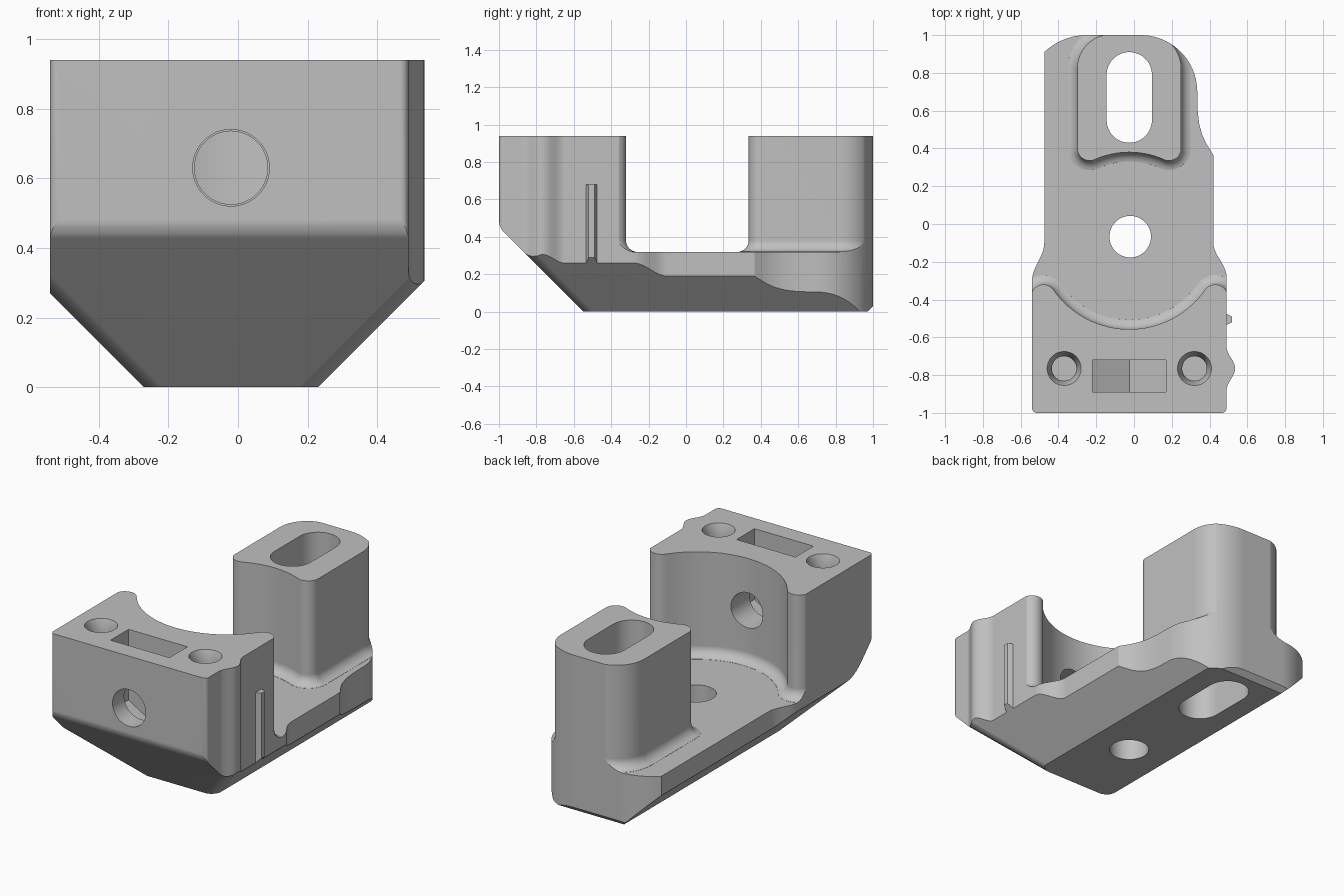
import bpy, bmesh
from math import sin, cos, radians, pi, hypot, atan2, degrees
from mathutils import Vector

cube = bpy.data.objects.get("Cube")
if cube:
    bpy.data.objects.remove(cube, do_unlink=True)

MID = -0.025      # symmetry line of the pockets and holes
TOP = 0.94
FLOOR = 0.32
FILLET = 0.06
HUB = (MID, -0.067)


# ---------- helpers ----------
def add_object(name, bm):
    bmesh.ops.recalc_face_normals(bm, faces=bm.faces)
    mesh = bpy.data.meshes.new(name)
    bm.to_mesh(mesh)
    bm.free()
    ob = bpy.data.objects.new(name, mesh)
    bpy.context.collection.objects.link(ob)
    return ob


def loft(name, rings):
    bm = bmesh.new()
    loops = [[bm.verts.new(p) for p in ring] for ring in rings]
    n = len(loops[0])
    for a, b in zip(loops, loops[1:]):
        for i in range(n):
            j = (i + 1) % n
            bm.faces.new((a[i], a[j], b[j], b[i]))
    bm.faces.new(loops[0][::-1])
    bm.faces.new(loops[-1])
    return add_object(name, bm)


def prism(name, pts, z0, z1):
    return loft(name, [[(x, y, z) for x, y in pts] for z in (z0, z1)])


def prism_y(name, pts, y0, y1):
    return loft(name, [[(x, y, z) for x, z in pts] for y in (y0, y1)])


def arc(c, r, a0, a1, n=12):
    return [(c[0] + r * cos(radians(a0 + (a1 - a0) * i / n)),
             c[1] + r * sin(radians(a0 + (a1 - a0) * i / n))) for i in range(n + 1)]


def circle(c, r, n=48):
    return arc(c, r, 0, 360, n)[:-1]


def s_curve(p, q, n=10):
    return [(p[0] + (q[0] - p[0]) * (1 - cos(pi * i / n)) / 2,
             p[1] + (q[1] - p[1]) * i / n) for i in range(n + 1)]


def offset(pts, d):
    out = []
    for i, p in enumerate(pts):
        p = Vector(p)
        a = (p - Vector(pts[i - 1])).normalized()
        b = (Vector(pts[(i + 1) % len(pts)]) - p).normalized()
        n1, n2 = Vector((a.y, -a.x)), Vector((b.y, -b.x))
        out.append(p + (n1 + n2) * d / (1 + n1.dot(n2)))
    return out


def filleted_tower(name, pts):
    """Upright block that flares into the floor with a round fillet."""
    levels = [(0.2, FILLET)]
    for t in range(10, 91, 10):
        a = radians(t)
        levels.append((FLOOR + FILLET * (1 - cos(a)), FILLET * (1 - sin(a))))
    levels.append((TOP, 0))
    return loft(name, [[(x, y, z) for x, y in offset(pts, d)] for z, d in levels])


def convex(name, planes):
    """Large cube trimmed by planes given as (normal, distance)."""
    bm = bmesh.new()
    bmesh.ops.create_cube(bm, size=6)
    for n, d in planes:
        cut = bmesh.ops.bisect_plane(bm, geom=bm.verts[:] + bm.edges[:] + bm.faces[:],
                                     plane_co=n * d, plane_no=n, clear_outer=True)
        edges = [e for e in cut["geom_cut"] if isinstance(e, bmesh.types.BMEdge)]
        if edges:
            bmesh.ops.holes_fill(bm, edges=edges, sides=0)
    return add_object(name, bm)


def rounding(p1, p2, r, steps=4):
    """Planes that round the edge between two planes."""
    (n1, d1), (n2, d2) = p1, p2
    out = []
    for i in range(1, steps):
        b = i / steps
        a = 1 - b
        n = n1 * a + n2 * b
        k = n.length
        out.append((n / k, (a * (d1 - r) + b * (d2 - r)) / k + r))
    return out


# ---------- plan outline of the whole body ----------
outline = (arc((-0.515, -0.975), 0.025, 180, 270, 4)
           + arc((0.465, -0.975), 0.025, 270, 360, 4)
           + s_curve((0.49, -0.88), (0.535, -0.765))
           + s_curve((0.535, -0.765), (0.49, -0.65))[1:]
           + s_curve((0.49, -0.28), (0.42, -0.1))
           + [(0.42, 0.365), (0.405, 0.39), (0.38, 0.43), (0.36, 0.475),
              (0.345, 0.53), (0.337, 0.6)]
           + arc((0.035, 0.7), 0.3, 0, 90, 20)
           + arc((-0.25, 0.674), 0.326, 90, 133.6, 10)
           + s_curve((-0.475, -0.1), (-0.54, -0.3)))
outline_shell = prism("outline_shell", outline, -0.3, 1.3)

# ---------- front block with a round scoop between two horns ----------
dx, dy, r = 0.455, 0.318, 0.065
tilt = degrees(atan2(dy, dx))
scoop_r = hypot(dx, dy) - r
horn_y = HUB[1] - dy
front_plan = ([(-0.7, -1.2), (0.7, -1.2), (0.7, -0.55), (MID + dx + r, -0.45)]
              + arc((MID + dx, horn_y), r, 0, 180 - tilt)
              + arc(HUB, scoop_r, 360 - tilt, 180 + tilt, 32)[1:-1]
              + arc((MID - dx, horn_y), r, tilt, 180)
              + [(MID - dx - r, -0.45), (-0.7, -0.55)])
front_block = filleted_tower("front_block", front_plan)

# ---------- rear post with a hollowed front face ----------
dx, dy = 0.21, 0.467
tilt = degrees(atan2(dy, dx))
hollow_r = hypot(dx, dy) - r
foot_y = HUB[1] + dy
post_plan = (arc((MID - dx, foot_y), r, 180, 360 - tilt)
             + arc(HUB, hollow_r, 180 - tilt, tilt, 14)[1:-1]
             + arc((MID + dx, foot_y), r, 180 + tilt, 360)
             + arc((0.07, 0.825), 0.18, 0, 90)
             + arc((-0.12, 0.825), 0.18, 90, 180))
rear_post = filleted_tower("rear_post", post_plan)

# ---------- side rib ----------
rib = prism("side_rib", [(0.47, -0.54), (0.5, -0.53), (0.52, -0.52), (0.52, -0.49),
                         (0.5, -0.48), (0.47, -0.47)], 0.2, 0.68)

# ---------- sloping underside ----------
h = 0.5 ** 0.5
left = (Vector((-h, 0, -h)), 0.27 * h)
right = (Vector((h, 0, -h)), 0.23 * h)
front = (Vector((0, -h, -h)), 0.55 * h)
back = (Vector((0, h, -h)), 0.97 * h)
bottom = (Vector((0, 0, -1)), 0.0)
face = (Vector((0, -1, 0)), 1.0)
planes = [left, right, front, back, bottom]
planes += rounding(left, front, 0.1) + rounding(right, front, 0.1)
planes += rounding(face, front, 0.1)
hull = convex("underside_hull", planes)

# ---------- holes and pockets ----------
cutters = [
    prism("hub_hole", circle((MID + 0.005, HUB[1]), 0.11), -0.3, 0.6),
    prism("post_slot", arc((MID, 0.79), 0.12, 0, 180, 24)
          + arc((MID, 0.55), 0.12, 180, 360, 24), -0.3, 1.3),
    prism_y("nut_pocket", [(MID - 0.195, 1.2), (MID - 0.195, 0.517), (MID, 0.405),
                           (MID + 0.195, 0.517), (MID + 0.195, 1.2)], -0.89, -0.72),
    prism_y("front_bolt_hole", circle((MID + 0.005, 0.63), 0.11), -1.3, -0.8),
    prism_y("inner_bolt_hole", circle((MID + 0.005, 0.63), 0.105), -0.8, -0.3),
]
for side in (-1, 1):
    c = (MID + side * 0.345, -0.765)
    cutters.append(loft("screw_hole", [[(x, y, z) for x, y in circle(c, rad)] for z, rad in
                   ((0.6, 0.065), (0.87, 0.065), (TOP, 0.09), (1.1, 0.09))]))

# ---------- assemble ----------
body = prism("bracket_body", [(-1, -1.4), (1, -1.4), (1, 1.4), (-1, 1.4)], -0.2, FLOOR)
steps = [(front_block, 'UNION'), (rear_post, 'UNION'), (outline_shell, 'INTERSECT'),
         (rib, 'UNION'), (hull, 'INTERSECT')] + [(c, 'DIFFERENCE') for c in cutters]
for tool, kind in steps:
    tool.hide_render = True
    mod = body.modifiers.new(tool.name, 'BOOLEAN')
    mod.operation, mod.solver, mod.object = kind, 'EXACT', tool
bpy.context.view_layer.update()
result = bpy.data.meshes.new_from_object(body.evaluated_get(bpy.context.evaluated_depsgraph_get()))
body.modifiers.clear()
body.data = result
for tool, kind in steps:
    bpy.data.objects.remove(tool, do_unlink=True)

# ---------- colour and shading ----------
grey = bpy.data.materials.new("plain_grey")
grey.use_nodes = True
grey.diffuse_color = (0.53, 0.53, 0.53, 1)
grey.node_tree.nodes["Principled BSDF"].inputs["Base Color"].default_value = grey.diffuse_color
body.data.materials.clear()
body.data.materials.append(grey)
bpy.ops.object.select_all(action='DESELECT')
body.select_set(True)
bpy.context.view_layer.objects.active = body
bpy.ops.object.shade_smooth_by_angle(angle=radians(28))
body.modifiers.new("weighted_normals", 'WEIGHTED_NORMAL').keep_sharp = True
